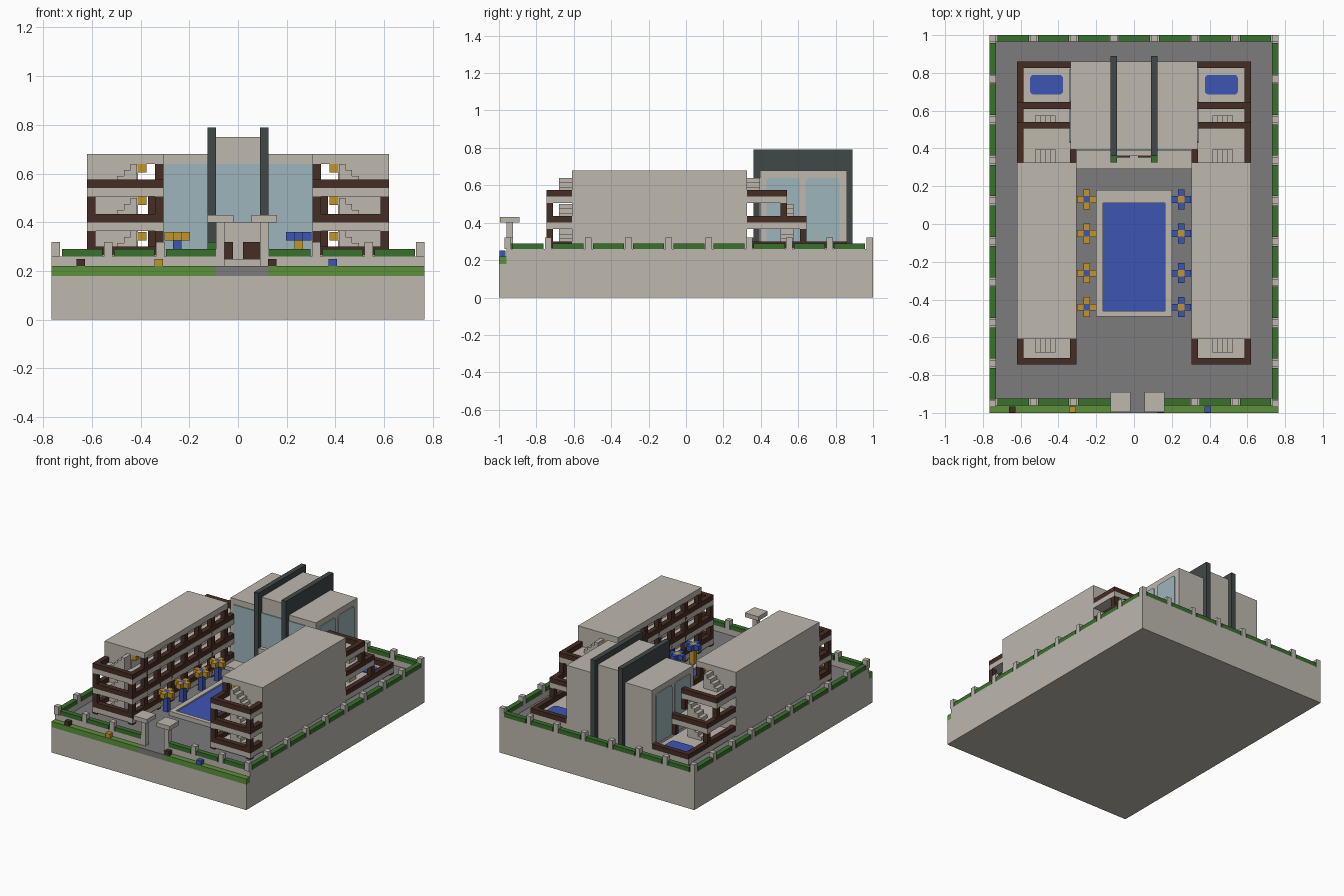
import bpy
import bmesh
from mathutils import Vector

default_cube = bpy.data.objects.get("Cube")
if default_cube:
    bpy.data.objects.remove(default_cube)


def make_material(name, red, green, blue):
    material = bpy.data.materials.new(name)
    material.use_nodes = True
    colour = (red, green, blue, 1)
    material.diffuse_color = colour
    material.node_tree.nodes["Principled BSDF"].inputs["Base Color"].default_value = colour
    return material


stone = make_material("warm_stone", .51, .48, .43)
timber = make_material("dark_timber", .06, .026, .017)
slate = make_material("dark_slate", .053, .065, .065)
glass = make_material("pale_glass", .34, .46, .5)
leaf = make_material("hedge_green", .042, .16, .026)
lawn = make_material("lawn_green", .11, .28, .045)
paving = make_material("grey_paving", .2, .2, .2)
blue = make_material("water_blue", .045, .09, .45)
gold = make_material("gold_yellow", .54, .3, .025)


def part(name, material, boxes, mirror=False, round_axis=None):
    """Join boxes (x, x, y, y, z, z) into one object, optionally repeated at -x."""
    boxes = list(boxes)
    if mirror:
        boxes += [(-b[1], -b[0]) + tuple(b[2:]) for b in boxes]
    bm = bmesh.new()
    for x0, x1, y0, y1, z0, z1 in boxes:
        low, high = Vector((x0, y0, z0)), Vector((x1, y1, z1))
        verts = bmesh.ops.create_cube(bm, size=1)["verts"]
        for v in verts:
            v.co = (low + high) / 2 + v.co * (high - low)
    if round_axis is not None:
        corners = [e for e in bm.edges
                   if abs((e.verts[0].co - e.verts[1].co).normalized()[round_axis]) > .9]
        bmesh.ops.bevel(bm, geom=corners, offset=.02, segments=3, profile=.5, affect='EDGES')
    mesh = bpy.data.meshes.new(name)
    bm.to_mesh(mesh)
    bm.free()
    mesh.materials.append(material)
    obj = bpy.data.objects.new(name, mesh)
    bpy.context.collection.objects.link(obj)
    return obj


# Shared sizes: one block, plot edges, ground level
U = .035
SIDE, FRONT, BACK = .765, -.96, 1
BASE, GROUND, CURB = .18, .22, .26
INNER_X, OUTER_X = .305, .62
WING_FRONT, WING_BACK = -.61, .325
ROOF, CEILING = .68, .64
GATE_LEFT, GATE_RIGHT = -.09, .125

# Plinth, paving and lawn
part("plinth", stone, [(-SIDE, SIDE, -1, 1, 0, BASE)])
part("courtyard", paving, [(-SIDE + U, SIDE - U, FRONT + U, BACK - U, BASE, GROUND),
                           (GATE_LEFT, GATE_RIGHT, -1, FRONT + U, BASE, GROUND)])
part("front_lawn", lawn, [(-SIDE, GATE_LEFT, -1, FRONT, BASE, GROUND),
                          (GATE_RIGHT, SIDE, -1, FRONT, BASE, GROUND)])

# Boundary wall
part("boundary_wall_sides", stone, [(SIDE - U, SIDE, FRONT, BACK, BASE, CURB)], mirror=True)
part("boundary_wall_ends", stone, [
    (-SIDE + U, SIDE - U, BACK - U, BACK, BASE, CURB),
    (-SIDE + U, GATE_LEFT, FRONT, FRONT + U, BASE, CURB),
    (GATE_RIGHT, SIDE - U, FRONT, FRONT + U, BASE, CURB)])

# Boundary posts and the hedges between them
STEP, HALF = .215, U / 2
posts, hedges = [], []
edge = SIDE - HALF
for i in range(10):
    y = BACK - HALF - i * STEP
    for x in (-edge, edge):
        posts.append((x - HALF, x + HALF, y - HALF, y + HALF, CURB, .32))
        if i < 9:
            hedges.append((x - HALF, x + HALF, y - STEP + U * .7, y - U * .7, CURB, .29))
for i in range(8):
    x = -edge + i * STEP * .995
    for y in (BACK - HALF, FRONT + HALF):
        at_gate = y < 0 and i in (3, 4)
        if not at_gate and 0 < i < 7:
            posts.append((x - HALF, x + HALF, y - HALF, y + HALF, CURB, .32))
        if i < 7 and not (y < 0 and i == 3):
            start, end = x + U * .7, x + STEP - U * .7
            if y < 0 and i == 2:
                end = GATE_LEFT
            if y < 0 and i == 4:
                start = GATE_RIGHT
            hedges.append((start, end, y - HALF, y + HALF, CURB, .29))
part("boundary_posts", stone, posts)
part("hedges", leaf, hedges)

# Gate pillars with overhanging caps
part("gate_pillars", stone, [
    (x - HALF, x + HALF, FRONT, FRONT + U, BASE, .4) for x in (-.072, .108)])
part("gate_caps", stone, [
    (x - U * 1.5, x + U * 1.5, FRONT - U, FRONT + U * 2, .4, .43) for x in (-.072, .108)])

# Small blocks on the lawn
for name, x, material in (("lawn_block_left", -.645, timber), ("lawn_block_gold", -.325, gold),
                          ("lawn_block_gate", .14, timber), ("lawn_block_blue", .39, blue)):
    part(name, material, [(x - HALF, x + HALF, -.997, FRONT - .005, GROUND, GROUND + .03)])

# Side wings: solid core, flat roof, open gallery on the courtyard side
part("wing_core", stone, [(.41, OUTER_X, WING_FRONT, WING_BACK, GROUND, CEILING)], mirror=True)
part("wing_roof", stone, [(INNER_X, OUTER_X, WING_FRONT, WING_BACK, CEILING, ROOF)], mirror=True)

DECKS = (.23, .365, .505)
GALLERY_BACK = WING_BACK + 2 * U
columns, rails, floors, lamps = [], [], [], []
for deck in DECKS:
    floors.append((INNER_X, .41, WING_FRONT, GALLERY_BACK, deck, deck + U))
    rails.append((INNER_X, INNER_X + U, WING_FRONT, GALLERY_BACK, deck + U, deck + 2 * U))
for i in range(7):
    y = WING_FRONT + i * .15
    columns.append((INNER_X, INNER_X + U, y, y + U, GROUND, CEILING))
    for top in (.36, .505, CEILING):
        lamps.append((.41 - U, .41, y, y + U, top - U, top))
part("gallery_floors", stone, floors, mirror=True)
part("gallery_rails", timber, rails, mirror=True)
part("gallery_columns", timber, columns, mirror=True)
part("gallery_lamps", gold, lamps, mirror=True)


# Balconies: deck, timber rail on three sides, corner posts below, steps
def balcony(name, deck, near, far, inner, rail_inside, post_foot):
    rail, top = deck + U, deck + 2 * U
    y0, y1 = min(near, far), max(near, far)
    end = (far, far + U) if far < near else (far - U, far)
    part(name + "_deck", stone, [(inner, OUTER_X, y0, y1, deck, rail)], mirror=True)
    bars = [(OUTER_X - U, OUTER_X, y0, y1, rail, top),
            (inner, OUTER_X - U, end[0], end[1], rail, top)]
    if rail_inside:
        bars.append((inner, inner + U, y0, y1, rail, top))
    part(name + "_rail", timber, bars, mirror=True)
    part(name + "_posts", timber, [
        (x, x + U, end[0], end[1], post_foot, deck) for x in (inner, OUTER_X - U)], mirror=True)


def stairs(name, deck, y0, y1):
    foot = deck + U
    part(name, stone, [(.415 + i * .027, .415 + (i + 1) * .027, y0, y1,
                        foot, foot + (4 - i) * .025) for i in range(4)], mirror=True)


for level, deck, back in zip(("lower", "middle", "upper"), DECKS, (.86, .645, .54)):
    foot = GROUND if level == "lower" else deck - .075
    balcony("front_balcony_" + level, deck, WING_FRONT, -.745, INNER_X, True, foot)
    balcony("rear_terrace_" + level, deck, WING_BACK, back, .335, False, foot)
    stairs("front_steps_" + level, deck, -.68, WING_FRONT)
    rear = WING_BACK + 2 * U if level == "upper" else .575
    stairs("rear_steps_" + level, deck, rear - 2 * U, rear)

# Small pools on the rear terraces
part("terrace_pools", blue, [(.375, .55, .685, .79, .265, .272)], mirror=True, round_axis=2)

# Main hall: two side blocks, taller middle block, slate fins
HALL_FRONT, HALL_BACK, FIN = .395, .86, .09
part("hall_side_blocks", stone,
     [(FIN + U, .335, HALL_FRONT, HALL_BACK, GROUND, ROOF)], mirror=True)
part("hall_middle_block", stone, [(-FIN, FIN, HALL_FRONT, HALL_BACK, GROUND, .75)])
part("hall_fins", slate, [(FIN, FIN + U, .36, .89, GROUND, .79)], mirror=True)
part("hall_front_glass", glass,
     [(FIN + U, .31, HALL_FRONT - .006, HALL_FRONT, GROUND + U, CEILING)], mirror=True)
part("hall_middle_glass", glass,
     [(-FIN, FIN, HALL_FRONT - .006, HALL_FRONT, .4, CEILING)])
part("hall_side_glass", glass, [
    (.335, .341, y, y + .18, .285, CEILING) for y in (.43, .64)], mirror=True, round_axis=0)

# Entrance platform, portal, doors and planters
part("entrance_platform", stone, [(-INNER_X, INNER_X, .29, HALL_FRONT, GROUND, .245)])
part("entrance_portal", stone, [(-FIN, FIN, .36, HALL_FRONT, .245, .4)])
part("entrance_doors", timber, [(.02, FIN, .353, .36, .25, .32)], mirror=True)
part("planters", leaf, [(FIN, FIN + U, .325, .36, .245, .32)], mirror=True)

# Main pool with raised stone rim
POOL_X, RIM_X = .165, .2
part("pool_rim", stone, [
    (-RIM_X, -POOL_X, -.49, .18, GROUND, .25), (POOL_X, RIM_X, -.49, .18, GROUND, .25),
    (-POOL_X, POOL_X, -.49, -.46, GROUND, .25), (-POOL_X, POOL_X, .11, .18, GROUND, .25)])
part("pool_water", blue, [(-POOL_X, POOL_X, -.46, .11, GROUND, .24)])

# Parasols along the pool, gold on one side and blue on the other
for side, x, canopy, accent in (("right", -.25, gold, blue), ("left", .25, blue, gold)):
    arms, hubs, stems = [], [], []
    for y in (.13, -.05, -.26, -.44):
        for dx, dy in ((-U, 0), (U, 0), (0, -U), (0, U)):
            arms.append((x + dx - HALF, x + dx + HALF, y + dy - HALF, y + dy + HALF, .325, .36))
        hubs.append((x - HALF, x + HALF, y - HALF, y + HALF, .325, .36))
        stems.append((x - HALF, x + HALF, y - HALF, y + HALF, GROUND, .325))
    part("parasol_arms_" + side, canopy, arms)
    part("parasol_hubs_" + side, accent, hubs)
    part("parasol_stems_" + side, accent, stems)
